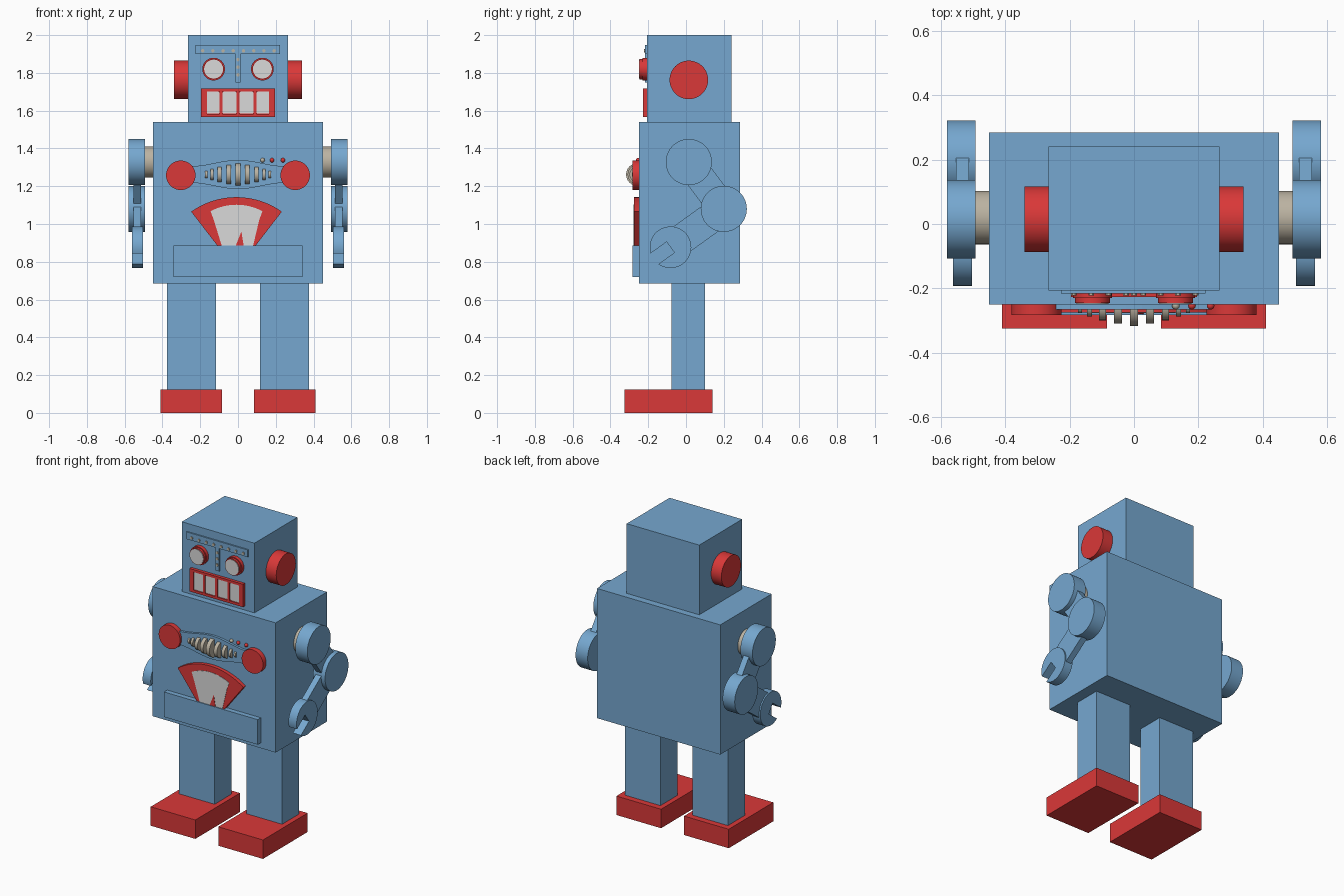
import bpy, bmesh, math
from math import cos, sin, pi
from mathutils import Vector

if "Cube" in bpy.data.objects:
    bpy.data.objects.remove(bpy.data.objects["Cube"])


def material(name, rgb):
    m = bpy.data.materials.new(name)
    m.diffuse_color = (*rgb, 1)
    m.use_nodes = True
    m.node_tree.nodes["Principled BSDF"].inputs["Base Color"].default_value = m.diffuse_color
    return m


BLUE = material("steel blue", (0.18, 0.39, 0.63))
RED = material("red", (0.70, 0.04, 0.04))
GREY = material("light grey", (0.70, 0.70, 0.70))
TAN = material("warm metal", (0.50, 0.45, 0.36))


def finish(name, bm, mat, smooth=False):
    bmesh.ops.recalc_face_normals(bm, faces=bm.faces)
    me = bpy.data.meshes.new(name)
    bm.to_mesh(me)
    bm.free()
    me.materials.append(mat)
    ob = bpy.data.objects.new(name, me)
    bpy.context.collection.objects.link(ob)
    if smooth:
        bpy.ops.object.select_all(action='DESELECT')
        ob.select_set(True)
        bpy.context.view_layer.objects.active = ob
        bpy.ops.object.shade_smooth_by_angle(angle=math.radians(30))
    return ob


def prism(name, axis, pts, a, b, mat, smooth=False):
    """Extrude a profile from a to b: axis x takes (y, z), axis y takes (x, z)."""
    bm = bmesh.new()
    place = (lambda p: (a, p[0], p[1])) if axis == 'x' else (lambda p: (p[0], a, p[1]))
    face = bm.faces.new([bm.verts.new(place(p)) for p in pts])
    ext = bmesh.ops.extrude_face_region(bm, geom=[face], use_keep_orig=True)
    move = Vector((b - a, 0, 0)) if axis == 'x' else Vector((0, b - a, 0))
    bmesh.ops.translate(bm, vec=move, verts=[g for g in ext['geom'] if isinstance(g, bmesh.types.BMVert)])
    return finish(name, bm, mat, smooth)


def arc(cx, cz, r, a0, a1, n):
    return [(cx + r * cos(a0 + (a1 - a0) * i / n), cz + r * sin(a0 + (a1 - a0) * i / n)) for i in range(n + 1)]


def disc(name, axis, c, r, a, b, mat, n=48):
    return prism(name, axis, arc(*c, r, 0, 2 * pi, n)[:-1], a, b, mat, True)


def box(name, x0, x1, y0, y1, z0, z1, mat):
    return prism(name, 'y', [(x0, z0), (x1, z0), (x1, z1), (x0, z1)], y0, y1, mat)


# head and torso
box("head", -0.265, 0.265, -0.207, 0.24, 1.54, 2.0, BLUE)
box("torso", -0.45, 0.45, -0.25, 0.285, 0.684, 1.54, BLUE)
box("belt_box", -0.342, 0.342, -0.283, -0.25, 0.72, 0.885, BLUE)

SHOULDER, ELBOW, HAND = (0.015, 1.328), (0.2, 1.08), (-0.082, 0.877)


def bar(p, q, w):
    p, q = Vector(p), Vector(q)
    d = (q - p).normalized()
    n = Vector((-d.y, d.x)) * w
    return [p + n, q + n, q - n, p - n]


# wrench hand: a disc with a slot that opens along the forearm
d = (Vector(HAND) - Vector(ELBOW)).normalized()
n = Vector((-d.y, d.x)) * 0.035
ang, phi = math.atan2(d.y, d.x), math.asin(0.035 / 0.11)
wrench = arc(*HAND, 0.11, ang + phi, ang + 2 * pi - phi, 44) + [Vector(HAND) - n, Vector(HAND) + n]

# paired parts
for s, side in ((-1, "left"), (1, "right")):
    box(f"leg_{side}", s * 0.117, s * 0.376, -0.077, 0.1, 0.125, 0.684, BLUE)
    box(f"foot_{side}", s * 0.084, s * 0.41, -0.325, 0.14, 0, 0.125, RED)
    disc(f"ear_{side}", 'x', (0.015, 1.763), 0.102, s * 0.265, s * 0.34, RED)
    disc(f"shoulder_axle_{side}", 'x', (0.02, 1.328), 0.083, s * 0.45, s * 0.495, TAN)
    disc(f"shoulder_{side}", 'x', SHOULDER, 0.122, s * 0.493, s * 0.581, BLUE)
    disc(f"elbow_{side}", 'x', ELBOW, 0.122, s * 0.493, s * 0.581, BLUE)
    prism(f"upper_arm_{side}", 'x', bar(SHOULDER, ELBOW, 0.077), s * 0.513, s * 0.553, BLUE)
    # forearm stops at the slot of the hand
    prism(f"forearm_{side}", 'x', bar(ELBOW, HAND, 0.08), s * 0.513, s * 0.553, BLUE)
    prism(f"wrench_hand_{side}", 'x', wrench, s * 0.503, s * 0.562, BLUE, True)
    # eyes
    e = (s * 0.129, 1.82)
    disc(f"eye_base_{side}", 'y', e, 0.06, -0.207, -0.23, RED)
    disc(f"eye_ring_{side}", 'y', e, 0.054, -0.23, -0.245, RED)
    disc(f"eye_lens_{side}", 'y', e, 0.05, -0.245, -0.249, GREY)
    # chest knobs
    disc(f"chest_knob_{side}", 'y', (s * 0.303, 1.258), 0.078, -0.25, -0.283, RED)

# riveted brow and nose strip
prism("brow_strip", 'y', [(-0.226, 1.9), (-0.013, 1.9), (-0.013, 1.75), (0.013, 1.75), (0.013, 1.9),
                          (0.222, 1.9), (0.222, 1.947), (-0.226, 1.947)], -0.207, -0.216, BLUE)
rivets = [(-0.187 + 0.054 * i, 1.917) for i in range(8)] + [(0, 1.87 - 0.04 * i) for i in range(3)]
for i, p in enumerate(rivets):
    disc(f"rivet_{i}", 'y', p, 0.009, -0.216, -0.222, TAN, 12)

# mouth: red back plate, raised frame and four teeth
box("mouth_back", -0.195, 0.195, -0.207, -0.214, 1.567, 1.718, RED)
box("mouth_frame_top", -0.195, 0.195, -0.214, -0.227, 1.702, 1.718, RED)
box("mouth_frame_bottom", -0.195, 0.195, -0.214, -0.227, 1.567, 1.583, RED)
for i in range(5):
    x = (i - 2) * 0.09
    w = 0.015 if i in (0, 4) else 0.008
    box(f"mouth_bar_{i}", x - w, x + w, -0.214, -0.227, 1.583, 1.702, RED)
for i in range(4):
    x, h, v, r = (i - 1.5) * 0.09, 0.039, 0.0585, 0.012
    pts = []
    for k, (sx, sz) in enumerate(((1, 1), (-1, 1), (-1, -1), (1, -1))):
        pts += arc(x + sx * (h - r), 1.6425 + sz * (v - r), r, k * pi / 2, (k + 1) * pi / 2, 4)
    prism(f"tooth_{i}", 'y', pts, -0.214, -0.221, GREY)

# curved chest panel with ribbed spindle
xs = [-0.25 + 0.5 * i / 20 for i in range(21)]


def half(x):
    return 0.044 + 0.033 * (0.5 + 0.5 * cos(pi * x / 0.25))


prism("chest_panel", 'y', [(x, 1.262 - half(x)) for x in xs] + [(x, 1.262 + half(x)) for x in reversed(xs)],
      -0.25, -0.266, BLUE)
ribs = [(0, 0.06, 0.013), (0.05, 0.052, 0.012), (0.098, 0.042, 0.011), (0.138, 0.03, 0.008), (0.168, 0.02, 0.006)]
for i, (x, r, w) in enumerate(ribs):
    for s in ((1,) if i == 0 else (-1, 1)):
        disc(f"rib_{i}_{'left' if s < 0 else 'right'}", 'x', (-0.257, 1.262), r, s * x - w, s * x + w, TAN, 32)

# fan-shaped gauge
X = -0.008
prism("gauge_body", 'y', arc(X, 0.729, 0.413, math.radians(54.5), math.radians(125.5), 24)
      + [(X - 0.1, 0.884), (X + 0.1, 0.884)], -0.25, -0.275, RED)
prism("gauge_face", 'y', arc(X, 0.81, 0.292, math.radians(62), math.radians(118), 16)
      + [(X - 0.12, 1.02), (X - 0.078, 0.885), (X + 0.088, 0.885), (X + 0.12, 1.02)], -0.275, -0.277, GREY)
prism("gauge_needle", 'y', [(-0.012, 0.885), (0.03, 0.885), (0.018, 0.96)], -0.277, -0.279, RED)

# small toggle lights
for i, (x, m) in enumerate(((0.13, TAN), (0.18, RED), (0.238, RED))):
    bm = bmesh.new()
    bmesh.ops.create_uvsphere(bm, u_segments=12, v_segments=8, radius=0.012)
    bmesh.ops.translate(bm, vec=(x, -0.254, 1.338), verts=bm.verts)
    finish(f"toggle_light_{i}", bm, m, True)
